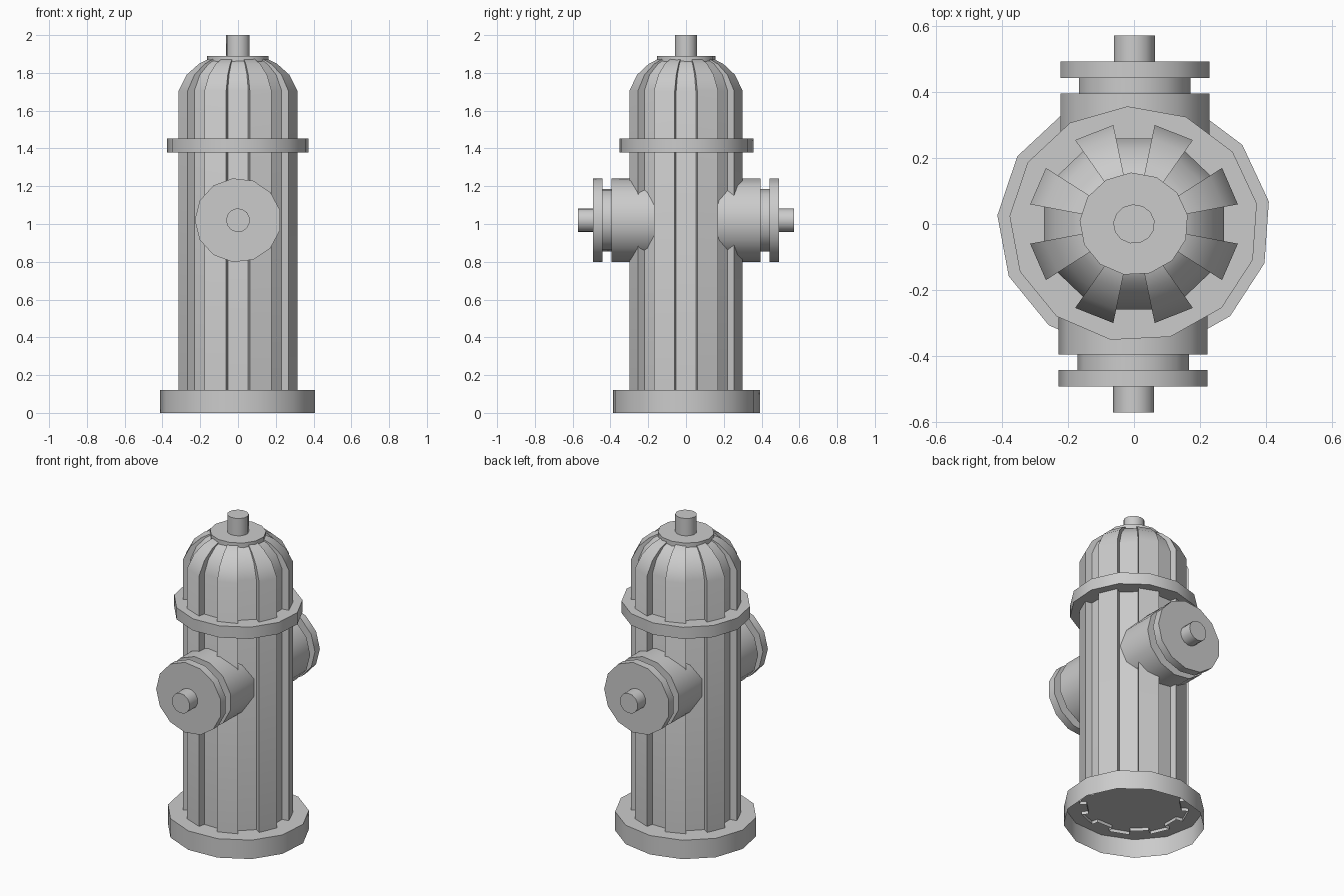
import bpy, bmesh, math
from mathutils import Matrix

if "Cube" in bpy.data.objects:
    bpy.data.objects.remove(bpy.data.objects["Cube"])

SIDES = 13
SQUASH = 0.945          # the barrel is slightly narrower front to back


def finish(name, bm, matrix=None):
    if matrix:
        bm.transform(matrix)
    bmesh.ops.recalc_face_normals(bm, faces=bm.faces)
    mesh = bpy.data.meshes.new(name)
    bm.to_mesh(mesh)
    bm.free()
    ob = bpy.data.objects.new(name, mesh)
    bpy.context.collection.objects.link(ob)
    bpy.ops.object.select_all(action='DESELECT')
    ob.select_set(True)
    bpy.context.view_layer.objects.active = ob
    bpy.ops.object.shade_smooth_by_angle(angle=math.radians(35))
    return ob


def loft(rings, cap_bottom=True, cap_top=True):
    """Skin a stack of closed point rings."""
    bm = bmesh.new()
    loops = [[bm.verts.new(p) for p in ring] for ring in rings]
    n = len(loops[0])
    for a, b in zip(loops, loops[1:]):
        for i in range(n):
            j = (i + 1) % n
            bm.faces.new((a[i], a[j], b[j], b[i]))
    if cap_bottom:
        bm.faces.new(loops[0][::-1])
    if cap_top:
        bm.faces.new(loops[-1])
    return bm


def circle(r, z, phase, squash):
    pts = []
    for i in range(SIDES):
        t = math.radians(phase) + i * math.tau / SIDES
        pts.append((r * math.cos(t), r * squash * math.sin(t), z))
    return pts


def turned(name, profile, phase=10, squash=SQUASH, matrix=None, cap_bottom=True):
    rings = [circle(r, z, phase, squash) for r, z in profile]
    return finish(name, loft(rings, cap_bottom), matrix)


def fluted(outer, inner, z):
    """Sixteen segments, alternately raised rib and groove."""
    pts = []
    for k in range(16):
        t = math.radians(11.25 + 22.5 * k)
        radii = (inner, outer) if k % 2 == 0 else (outer, inner)
        for r in radii:
            pts.append((r * math.cos(t), r * 0.953 * math.sin(t), z))
    return pts


# Fluted barrel and dome in one skin, open underneath
body_profile = [(0.321, 0.278, 0.10), (0.321, 0.278, 1.705), (0.277, 0.243, 1.79),
                (0.212, 0.188, 1.847), (0.155, 0.14, 1.875)]
finish("body", loft([fluted(*p) for p in body_profile], cap_bottom=False))

# Rings and top fittings
turned("base_flange", [(0.415, 0), (0.415, 0.12)], cap_bottom=False)
turned("bonnet_flange", [(0.378, 1.378), (0.378, 1.452)])
turned("top_disc", [(0.165, 1.86), (0.165, 1.89)])
turned("top_nut", [(0.063, 1.88), (0.063, 2.0)])

# Front and back hose outlets: barrel, neck, cap
outlet = [(0.229, 0.15), (0.229, 0.395), (0.172, 0.395), (0.172, 0.443),
          (0.229, 0.443), (0.229, 0.492)]
for side, turn in (("front", 0), ("back", math.pi)):
    m = (Matrix.Rotation(turn, 4, 'Z') @ Matrix.Translation((0, 0, 1.02))
         @ Matrix.Rotation(math.pi / 2, 4, 'X'))
    turned(side + "_outlet", outlet, 180, 0.975, m)
    turned(side + "_outlet_nut", [(0.063, 0.48), (0.063, 0.572)], 180, 1.0, m)
